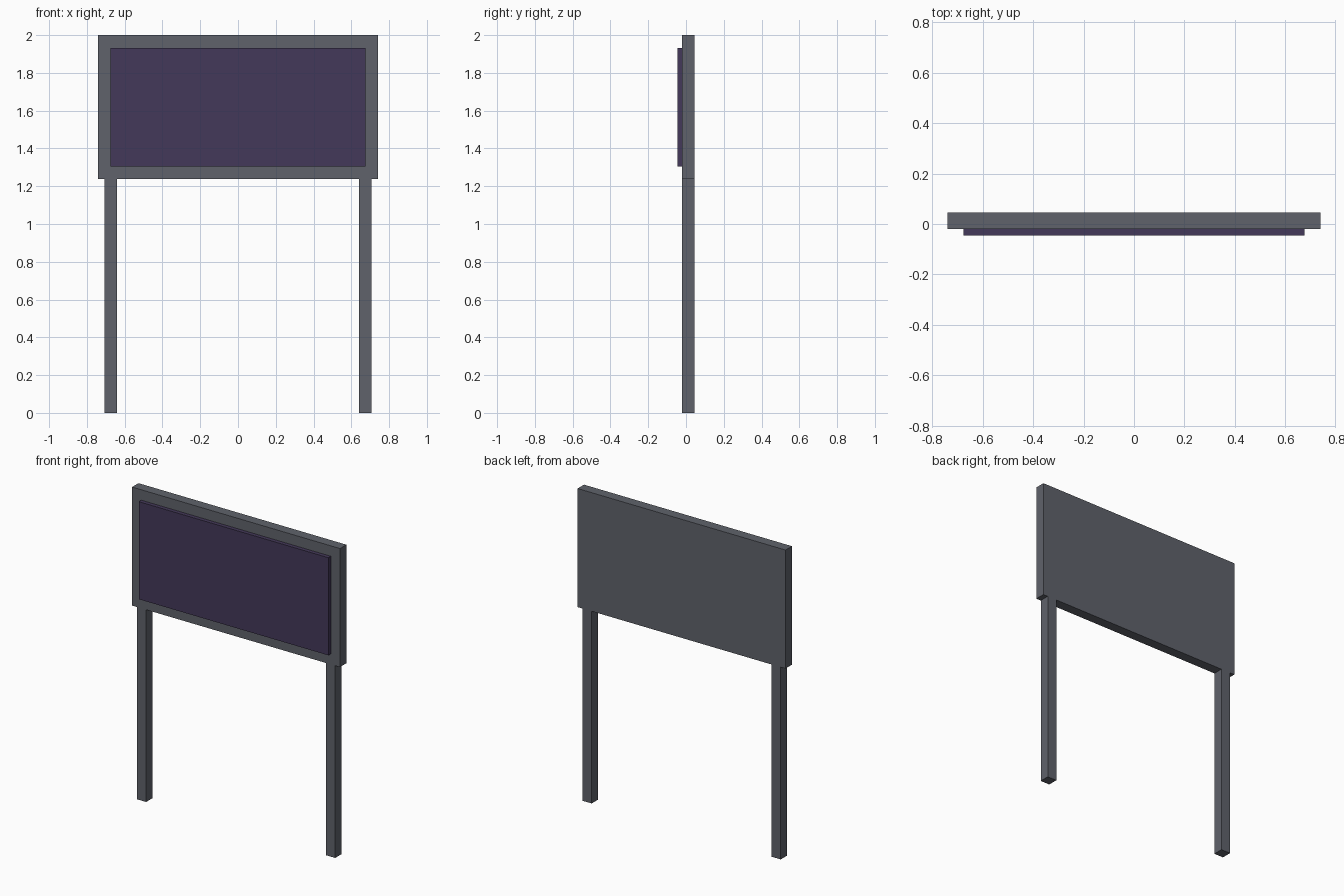
import bpy

cube = bpy.data.objects.get("Cube")
if cube:
    bpy.data.objects.remove(cube, do_unlink=True)


def make_material(name, rgb):
    mat = bpy.data.materials.new(name)
    mat.use_nodes = True
    color = (*rgb, 1.0)
    mat.diffuse_color = color
    mat.node_tree.nodes["Principled BSDF"].inputs["Base Color"].default_value = color
    return mat


def add_box(name, low, high, mat):
    center = [(a + b) / 2 for a, b in zip(low, high)]
    size = [b - a for a, b in zip(low, high)]
    bpy.ops.mesh.primitive_cube_add(size=1, location=center)
    box = bpy.context.object
    box.name = box.data.name = name
    box.scale = size
    bpy.ops.object.transform_apply(location=False, rotation=False, scale=True)
    box.data.materials.append(mat)
    return box


metal = make_material("slate grey", (0.115, 0.123, 0.147))
purple = make_material("dark purple", (0.057, 0.040, 0.100))

FRONT, BACK = -0.02, 0.045
BOARD_BOTTOM = 1.237

# Backing board and the raised display panel on its front
add_box("board", (-0.74, FRONT, BOARD_BOTTOM), (0.74, BACK, 2.0), metal)
add_box("display_panel", (-0.675, -0.045, 1.305), (0.675, FRONT, 1.933), purple)

# Two square posts under the board
for side, x in (("left", 0.673), ("right", -0.673)):
    add_box(side + "_post", (x - 0.033, FRONT, 0), (x + 0.033, BACK, BOARD_BOTTOM), metal)
